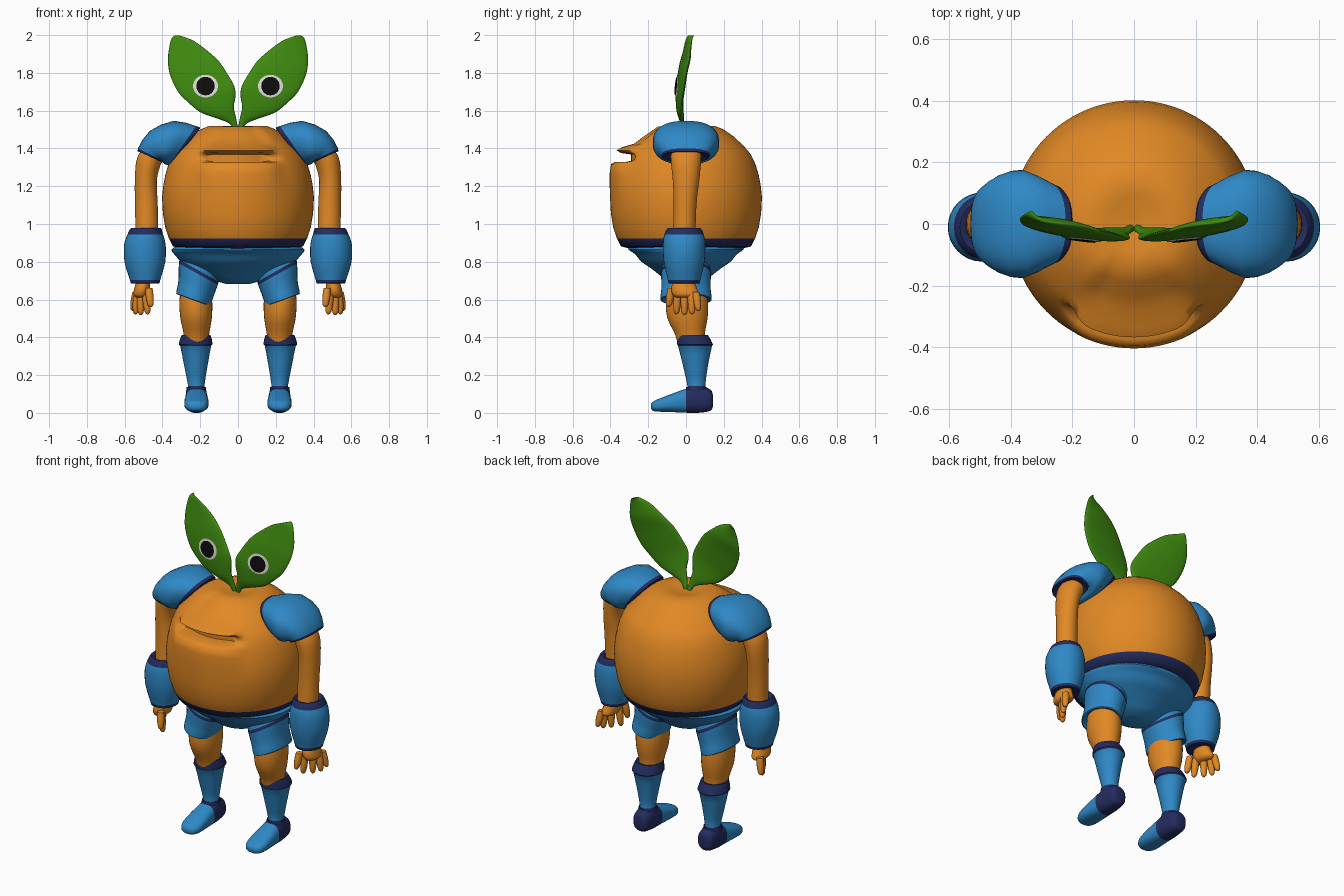
import bpy, bmesh, math
from mathutils import Vector as V
from mathutils.bvhtree import BVHTree

if "Cube" in bpy.data.objects:
    bpy.data.objects.remove(bpy.data.objects["Cube"])

COLOURS = {
    "orange": (0.76, 0.25, 0.018), "blue": (0.028, 0.25, 0.57),
    "navy": (0.017, 0.025, 0.115), "green": (0.05, 0.26, 0.005),
    "eye_white": (0.75, 0.75, 0.70), "black": (0.004, 0.004, 0.004)}
MATS = {}
for key, rgb in COLOURS.items():
    MATS[key] = bpy.data.materials.new(key)
    MATS[key].diffuse_color = (*rgb, 1)
ORDER = list(COLOURS)


def finish(name, bm, mirror=False, angle=42):
    bmesh.ops.recalc_face_normals(bm, faces=bm.faces)
    me = bpy.data.meshes.new(name)
    bm.to_mesh(me)
    bm.free()
    for key in ORDER:
        me.materials.append(MATS[key])
    me.shade_smooth()
    me.set_sharp_from_angle(angle=math.radians(angle))
    ob = bpy.data.objects.new(name, me)
    bpy.context.collection.objects.link(ob)
    if mirror:
        ob.modifiers.new("mirror", "MIRROR").use_clip = False
    return ob


def skin(loops, colours):
    """Join closed loops of points into a capped surface, one colour per band."""
    bm = bmesh.new()
    vs = [[bm.verts.new(p) for p in loop] for loop in loops]
    n = len(vs[0])
    for i, col in enumerate(colours):
        for j in range(n):
            k = (j + 1) % n
            f = bm.faces.new((vs[i][j], vs[i][k], vs[i + 1][k], vs[i + 1][j]))
            f.material_index = ORDER.index(col)
    for loop, col in ((vs[0], colours[0]), (vs[-1], colours[-1])):
        bm.faces.new(loop).material_index = ORDER.index(col)
    return bm


def catmull(a, b, c, d, t):
    return 0.5 * (2 * b + (c - a) * t + (2 * a - 5 * b + 4 * c - d) * t * t
                  + (3 * b - a - 3 * c + d) * t ** 3)


def loft(name, rings, colours, mirror=True, n=32, sub=3, power=1.0, angle=42):
    """Rings are (centre, half axis u, half axis v); colours is one name or one per band."""
    if isinstance(colours, str):
        colours = [colours] * (len(rings) - 1)
    fine, cols, last = [], [], len(rings) - 1
    for i in range(last):
        q = [rings[max(0, min(last, i + o))] for o in (-1, 0, 1, 2)]
        for s in range(sub):
            fine.append([catmull(*(r[m] for r in q), s / sub) for m in range(3)])
            cols.append(colours[i])
    fine.append(rings[-1])
    loops = []
    for c, u, v in fine:
        loop = []
        for j in range(n):
            a = 2 * math.pi * j / n
            ca, sa = math.cos(a), math.sin(a)
            loop.append(c + u * math.copysign(abs(ca) ** power, ca)
                        + v * math.copysign(abs(sa) ** power, sa))
        loops.append(loop)
    return finish(name, skin(loops, cols), mirror, angle)


def flat(x, y, z, rx, ry, tilt=0):
    t = math.radians(tilt)
    return V((x, y, z)), V((rx * math.cos(t), 0, rx * math.sin(t))), V((0, ry, 0))


# Round body: back profile and front (mouth) profile blended by angle
BACK = [(.30, .87), (.345, .882), (.365, .922), (.385, .98), (.398, 1.06), (.402, 1.14),
        (.396, 1.2), (.385, 1.26), (.37, 1.31), (.362, 1.33), (.355, 1.345), (.347, 1.36),
        (.338, 1.375), (.326, 1.39), (.308, 1.41), (.288, 1.43), (.25, 1.465), (.20, 1.5),
        (.15, 1.52), (.09, 1.515), (.02, 1.5)]
FRONT = {6: (.404, 1.2), 7: (.404, 1.27), 8: (.396, 1.318), 9: (.375, 1.328), 10: (.29, 1.328),
         11: (.29, 1.368), 12: (.345, 1.376), 13: (.368, 1.39), 14: (.335, 1.408),
         15: (.275, 1.425), 16: (.235, 1.455), 17: (.19, 1.487), 18: (.15, 1.515)}
loops = []
for i, (r0, z0) in enumerate(BACK):
    r1, z1 = FRONT.get(i, (r0, z0))
    loop = []
    for j in range(96):
        a = 2 * math.pi * j / 96
        off = abs(math.degrees(a) - 180)
        w = max(0, min(1, (43 - off) / 20))
        w = w * w * (3 - 2 * w)
        r, z = r0 + (r1 - r0) * w, z0 + (z1 - z0) * w
        loop.append((r * math.sin(a), r * math.cos(a), z))
    loops.append(loop)
finish("body", skin(loops, ["navy"] * 2 + ["orange"] * (len(BACK) - 3)), angle=60)

# Shorts: hip bowl and flared legs with a dark seam
loft("hips", [flat(0, 0, z, rx, ry) for z, rx, ry in (
    (.885, .32, .30), (.865, .352, .305), (.84, .338, .27), (.80, .30, .235), (.765, .25, .185),
    (.73, .18, .14), (.70, .12, .10), (.682, .06, .05))], "blue", mirror=False, n=48)
loft("shorts_leg", [
    flat(.19, 0, .79, .11, .12, 30), flat(.205, 0, .752, .118, .13, 30),
    flat(.21, 0, .735, .118, .132, 29), flat(.222, 0, .66, .102, .13, 24),
    flat(.237, 0, .60, .096, .136, 20), flat(.235, 0, .606, .08, .11, 20)],
    ["blue", "navy", "blue", "blue", "blue"])

# Legs and boots
loft("leg", [flat(.225, .005, .66, .08, .10), flat(.223, .005, .58, .087, .112),
             flat(.222, .008, .50, .083, .106), flat(.22, .02, .42, .068, .08),
             flat(.22, .03, .37, .065, .075)], "orange")
loft("boot_shaft", [
    flat(.222, .03, .405, .06, .065), flat(.222, .035, .413, .076, .08),
    flat(.224, .048, .362, .09, .095), flat(.224, .048, .355, .082, .09),
    flat(.223, .05, .25, .062, .066), flat(.221, .055, .142, .043, .047),
    flat(.221, .055, .138, .05, .054), flat(.221, .055, .10, .055, .06)],
    ["navy", "navy", "navy", "blue", "blue", "navy", "navy"], sub=2)
foot = [(.143, .028, .035, .09), (.128, .048, .01, .125), (.06, .058, 0, .143), (0, .06, .001, .128),
        (-.07, .064, .004, .103), (-.135, .062, .006, .078), (-.172, .046, .01, .062),
        (-.185, .022, .022, .048)]
loft("foot", [(V((.22, y, (lo + hi) / 2)), V((w, 0, 0)), V((0, 0, (hi - lo) / 2)))
              for y, w, lo, hi in foot], ["navy"] * 3 + ["blue"] * 4, power=.8)

# Arms
loft("arm", [flat(.34, 0, 1.40, .06, .07, 90), flat(.42, 0, 1.39, .065, .08, 70),
             flat(.472, 0, 1.33, .066, .08, 30), flat(.488, 0, 1.23, .058, .07, 4),
             flat(.485, -.005, 1.1, .06, .06), flat(.482, -.01, .93, .06, .06)], "orange")

# Gauntlets
loft("gauntlet", [
    flat(.485, -.01, .965, .055, .06), flat(.487, -.01, .98, .078, .084),
    flat(.491, -.01, .945, .094, .104), flat(.493, -.01, .89, .110, .112),
    flat(.493, -.01, .80, .108, .108), flat(.492, -.01, .703, .080, .086),
    flat(.492, -.01, .685, .072, .08), flat(.492, -.01, .69, .04, .05)],
    ["navy", "navy", "blue", "blue", "blue", "navy", "navy"])

# Hands
loft("palm", [flat(.50, -.012, .71, .032, .05), flat(.507, -.01, .66, .042, .068),
              flat(.512, 0, .625, .042, .07), flat(.512, 0, .61, .025, .05)], "orange", n=20)
fingers = [(.472, -.078, .66, .462, -.092, .56), (.488, -.045, .64, .478, -.05, .522),
           (.515, -.008, .64, .515, -.008, .518), (.532, .028, .64, .542, .032, .522),
           (.54, .052, .64, .556, .066, .54)]
for i, (x0, y0, z0, x1, y1, z1) in enumerate(fingers):
    a, b = V((x0, y0, z0)), V((x1, y1, z1))
    loft(f"finger_{i + 1}", [flat(*a.lerp(b, t), r, r) for t, r in (
        (0, .019), (.4, .021), (.8, .017), (.95, .011), (1, .003))], "orange", n=12, sub=2)


# Shoulder pads: sections fan from the neck edge over to the arm opening
def pad(tx, tz, bx, bz, yh):
    t, b = V((tx, 0, tz)), V((bx, 0, bz))
    return (t + b) / 2, (t - b) / 2, V((0, yh, 0))


loft("shoulder_pad", [
    pad(.215, 1.49, .345, 1.325, .11), pad(.20, 1.508, .352, 1.312, .125),
    pad(.222, 1.518, .365, 1.312, .138), pad(.34, 1.546, .385, 1.315, .176),
    pad(.468, 1.492, .395, 1.322, .16), pad(.53, 1.40, .40, 1.335, .128),
    pad(.522, 1.382, .405, 1.328, .12), pad(.50, 1.39, .42, 1.345, .09)],
    ["navy", "navy", "blue", "blue", "blue", "navy", "navy"], n=40, sub=2, power=.82)

# Leaves: left edge to right edge across each row
rows = [(0, 1.508, .024, 1.503), (.012, 1.57, .05, 1.535), (.022, 1.62, .12, 1.562),
        (.013, 1.68, .20, 1.592), (.02, 1.73, .265, 1.645), (.05, 1.785, .318, 1.70),
        (.10, 1.86, .36, 1.79), (.16, 1.915, .371, 1.865), (.23, 1.967, .365, 1.93),
        (.29, 1.992, .352, 1.982), (.315, 1.999, .335, 1.998)]
leaf_rings = []
for i, (lx, lz, rx, rz) in enumerate(rows):
    mx, mz = (lx + rx) / 2, (lz + rz) / 2
    y = -.015 - .02 * math.sin(math.pi * min(1, i / 7)) + .045 * max(0, (i - 4) / 6) ** 1.3
    thick = .012 if i < 2 else (.018 if i < 8 else .012 - .003 * (i - 8))
    leaf_rings.append((V((mx, y, mz)), V(((rx - lx) / 2, .012 * min(1, i / 4), (rz - lz) / 2)),
                       V((0, thick, 0))))
leaf = loft("leaf", leaf_rings, "green", n=28, angle=70)

# Eyes: thin discs laid on the front of the leaf
tree = BVHTree.FromPolygons([v.co for v in leaf.data.vertices],
                            [p.vertices[:] for p in leaf.data.polygons])


def eye_disc(name, rx, rz, lift, col):
    bm = bmesh.new()
    bmesh.ops.create_circle(bm, cap_ends=True, segments=32, radius=1)
    bmesh.ops.poke(bm, faces=bm.faces)
    bmesh.ops.subdivide_edges(bm, edges=[e for e in bm.edges if not e.is_boundary], cuts=3)
    for v in bm.verts:
        x, z = .172 + v.co.x * rx, 1.73 + v.co.y * rz
        hit = tree.ray_cast(V((x, -1, z)), V((0, 1, 0)))[0]
        v.co = (x, (hit.y if hit else -.03) - lift, z)
    for f in bm.faces:
        f.material_index = ORDER.index(col)
    bm.normal_update()
    ob = finish(name, bm, True)
    if sum(p.normal.y for p in ob.data.polygons) > 0:
        ob.data.flip_normals()


eye_disc("eye_white", .066, .060, .004, "eye_white")
eye_disc("pupil", .049, .049, .008, "black")

for m in bpy.data.materials:
    if m.users and not m.is_grease_pencil:
        m.use_nodes = True
        m.node_tree.nodes["Principled BSDF"].inputs["Base Color"].default_value = m.diffuse_color
